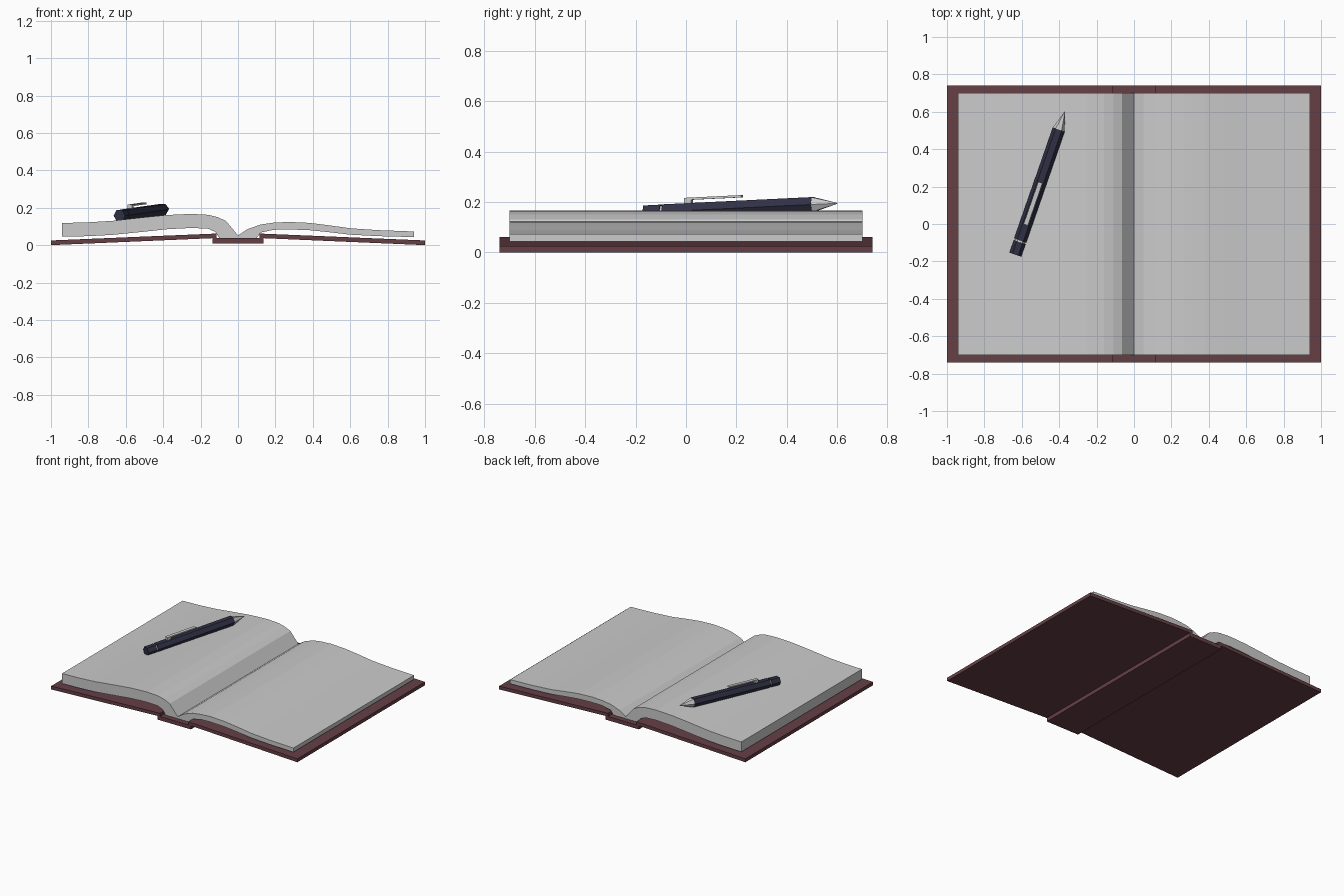
import bpy, bmesh, math
from mathutils import Vector, Matrix

if "Cube" in bpy.data.objects:
    bpy.data.objects.remove(bpy.data.objects["Cube"])


def material(name, rgb):
    m = bpy.data.materials.new(name)
    m.diffuse_color = (*rgb, 1)
    m.use_nodes = True
    m.node_tree.nodes["Principled BSDF"].inputs["Base Color"].default_value = m.diffuse_color
    return m


maroon = material("maroon", (0.13, 0.05, 0.06, 1)[:3])
navy = material("navy", (0.03, 0.03, 0.06))


def finish(name, bm, mat=None):
    bmesh.ops.recalc_face_normals(bm, faces=bm.faces)
    me = bpy.data.meshes.new(name)
    bm.to_mesh(me)
    bm.free()
    ob = bpy.data.objects.new(name, me)
    bpy.context.collection.objects.link(ob)
    if mat:
        me.materials.append(mat)
    return ob


def extrude(name, profile, half_y, mat=None):
    """Extrude an xz profile symmetrically along y."""
    bm = bmesh.new()
    f = bm.faces.new([bm.verts.new((x, -half_y, z)) for x, z in profile])
    r = bmesh.ops.extrude_face_region(bm, geom=[f])
    verts = [v for v in r["geom"] if isinstance(v, bmesh.types.BMVert)]
    bmesh.ops.translate(bm, verts=verts, vec=(0, 2 * half_y, 0))
    return finish(name, bm, mat)


# cover boards and spine
for side, name in ((-1, "left_cover"), (1, "right_cover")):
    board = [(1, 0.0), (1, 0.025), (0.115, 0.062), (0.115, 0.038)]
    extrude(name, [(side * x, z) for x, z in board], 0.74, maroon)
extrude("spine", [(-0.135, 0.01), (0.135, 0.01), (0.135, 0.038), (-0.135, 0.038)], 0.74, maroon)

# page blocks
extrude("left_pages", [
    (0, 0.052), (-0.065, 0.13), (-0.11, 0.15), (-0.16, 0.162), (-0.25, 0.167), (-0.38, 0.161),
    (-0.52, 0.147), (-0.67, 0.13), (-0.8, 0.122), (-0.94, 0.118),
    (-0.94, 0.045), (-0.8, 0.048), (-0.67, 0.055), (-0.52, 0.07), (-0.38, 0.085),
    (-0.25, 0.092), (-0.16, 0.088), (-0.12, 0.07), (-0.1, 0.038), (0, 0.038)], 0.7)
extrude("right_pages", [
    (0, 0.052), (0.05, 0.085), (0.12, 0.11), (0.19, 0.12), (0.27, 0.124), (0.38, 0.119), (0.48, 0.107),
    (0.6, 0.09), (0.75, 0.08), (0.94, 0.073),
    (0.94, 0.043), (0.75, 0.048), (0.6, 0.056), (0.48, 0.07), (0.38, 0.08),
    (0.27, 0.084), (0.19, 0.082), (0.12, 0.067), (0.1, 0.038), (0, 0.038)], 0.7)

# pen frame: local y runs along the barrel towards the tip
back, tip = Vector((-0.634, -0.163, 0.158)), Vector((-0.37, 0.60, 0.195))
axis = (tip - back).normalized()
side = axis.cross(Vector((0, 0, 1))).normalized()
frame = Matrix((side, axis, side.cross(axis))).transposed().to_4x4()
frame.translation = back
length = (tip - back).length


def turned(name, stations, mat=None, sides=6):
    """Closed low-poly solid from (distance, radius) rings along the pen."""
    bm = bmesh.new()
    rings = []
    for d, r in stations:
        rings.append([bm.verts.new(frame @ Vector((
            r * math.cos(math.tau * i / sides), d, r * math.sin(math.tau * i / sides)))) for i in range(sides)])
    for a, b in zip(rings, rings[1:]):
        for i in range(sides):
            j = (i + 1) % sides
            bm.faces.new((a[i], a[j], b[j], b[i]))
    bm.faces.new(rings[0])
    bm.faces.new(rings[-1])
    return finish(name, bm, mat)


def pen_box(name, x, y, z):
    bm = bmesh.new()
    bmesh.ops.create_cube(bm, size=1)
    for v in bm.verts:
        v.co = frame @ Vector([(lo + hi) / 2 + c * (hi - lo) for c, (lo, hi) in zip(v.co, (x, y, z))])
    finish(name, bm)


# pen parts
turned("pen_button", [(0, 0.033), (0.07, 0.033)], navy)
turned("pen_ring", [(0.065, 0.027), (0.09, 0.027)])
turned("pen_barrel", [(0.08, 0.034), (length - 0.1, 0.034)], navy)
turned("pen_tip", [(length - 0.1, 0.033), (length, 0.002)])
pen_box("pen_clip", (-0.012, 0.012), (0.17, 0.41), (0.042, 0.051))
pen_box("clip_post", (-0.012, 0.012), (0.17, 0.20), (0.02, 0.046))
